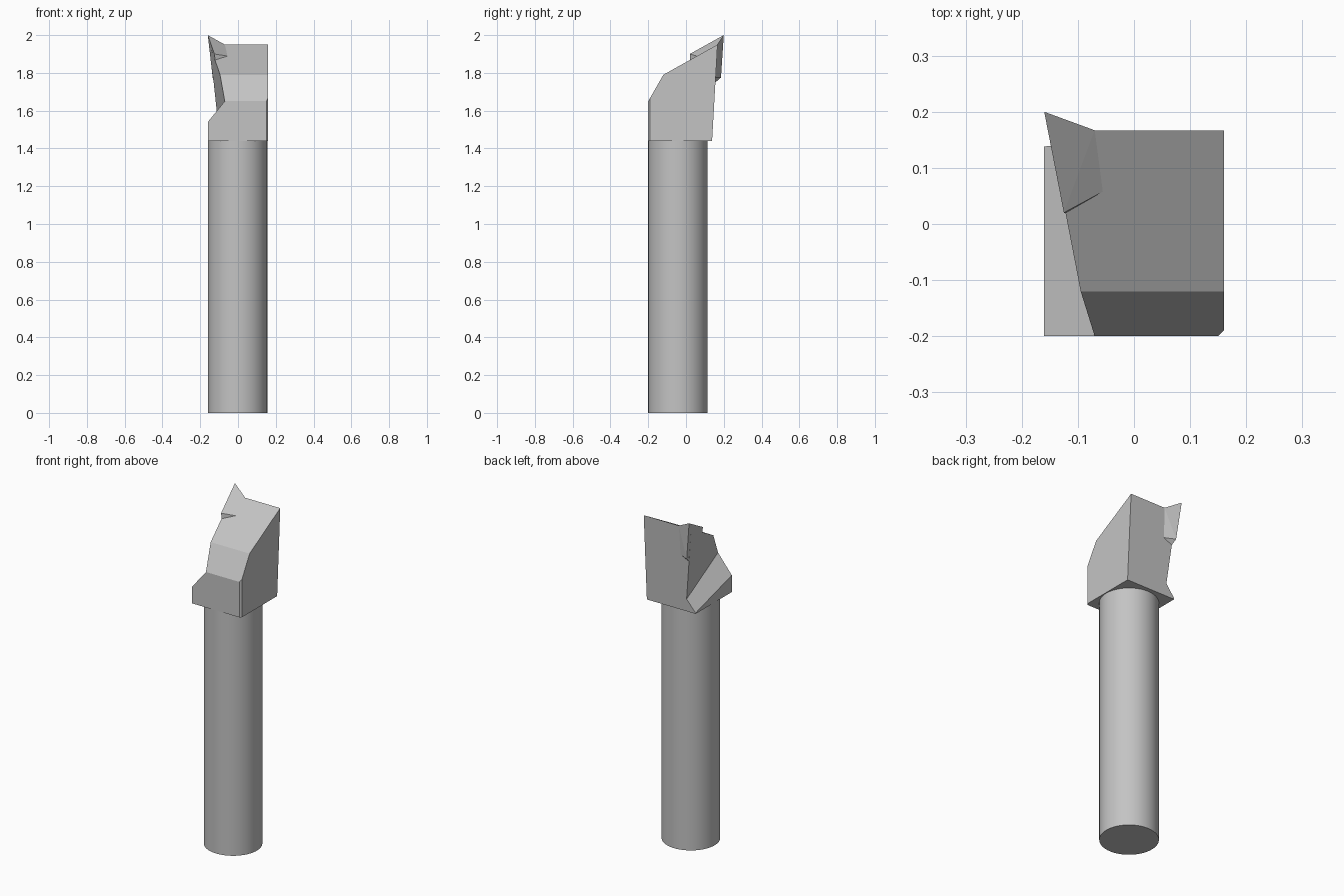
import bpy, bmesh
from mathutils import Vector

cube = bpy.data.objects.get("Cube")
if cube:
    bpy.data.objects.remove(cube, do_unlink=True)

steel = bpy.data.materials.new("steel grey")
steel.use_nodes = True
grey = (0.55, 0.55, 0.55, 1)
steel.diffuse_color = grey
steel.node_tree.nodes["Principled BSDF"].inputs["Base Color"].default_value = grey


def make_object(name, bm):
    bmesh.ops.recalc_face_normals(bm, faces=bm.faces[:])
    mesh = bpy.data.meshes.new(name)
    bm.to_mesh(mesh)
    bm.free()
    mesh.materials.append(steel)
    obj = bpy.data.objects.new(name, mesh)
    bpy.context.collection.objects.link(obj)
    return obj


def slice_off(bm, point, normal):
    """Remove the side the normal points to and cap the cut."""
    geom = bm.verts[:] + bm.edges[:] + bm.faces[:]
    cut = bmesh.ops.bisect_plane(bm, geom=geom, plane_co=point, plane_no=normal, clear_outer=True)
    edges = [e for e in cut["geom_cut"] if isinstance(e, bmesh.types.BMEdge)]
    bmesh.ops.contextual_create(bm, geom=edges)


def plane_normal(a, b, c):
    return (b - a).cross(c - a).normalized()


# Round shank
bpy.ops.mesh.primitive_cylinder_add(vertices=64, radius=0.157, depth=1.44, location=(-0.002, -0.043, 0.72))
shank = bpy.context.object
shank.name = "shank"
shank.data.materials.append(steel)
bpy.ops.object.shade_smooth_by_angle()

# Head: side profile extruded across the width, one corner chamfered
profile = [(-0.2, 1.44), (-0.2, 1.65), (-0.12, 1.79), (0.167, 1.95), (0.138, 1.44)]
bm = bmesh.new()
face = bm.faces.new([bm.verts.new((-0.16, y, z)) for y, z in profile])
side = bmesh.ops.extrude_face_region(bm, geom=[face])["geom"]
bmesh.ops.translate(bm, vec=(0.32, 0, 0), verts=[v for v in side if isinstance(v, bmesh.types.BMVert)])
slice_off(bm, (0.15, -0.2, 1.5), (1, -1, 0))
head = make_object("head", bm)

# Chip pocket: space above the sloping ledge and outside the leaning wall
inner = Vector((-0.07, -0.2, 1.65))
tip = Vector((-0.16, 0.2, 2.0))
wall = plane_normal(inner, Vector((-0.095, -0.12, 1.79)), tip)
ledge = plane_normal(inner, Vector((-0.16, -0.2, 1.54)), Vector((-0.16, 0.14, 1.445)))
wall *= 1 if wall.x < 0 else -1
ledge *= 1 if ledge.z > 0 else -1
bm = bmesh.new()
bmesh.ops.create_cube(bm, size=1)
bmesh.ops.translate(bm, vec=(-0.2, 0, 1.75), verts=bm.verts[:])
slice_off(bm, inner, -wall)
slice_off(bm, inner, -ledge)
cutter = make_object("pocket_cutter", bm)
cutter.hide_render = True

cut = head.modifiers.new("pocket", "BOOLEAN")
cut.operation = "DIFFERENCE"
cut.solver = "EXACT"
cut.object = cutter
bpy.context.view_layer.objects.active = head
bpy.ops.object.modifier_apply(modifier=cut.name)
bpy.data.objects.remove(cutter, do_unlink=True)

# Cutting insert: pointed wedge seated at the top of the wall
corners = [tip, (-0.07, 0.167, 1.95), (-0.055, 0.058, 1.889), (-0.125, 0.02, 1.9),
           (-0.121, 0.02, 1.865), (-0.134, 0.185, 1.775), (-0.07, 0.155, 1.775), (-0.127, 0.15, 1.745)]
bm = bmesh.new()
for corner in corners:
    bm.verts.new(corner)
bmesh.ops.convex_hull(bm, input=bm.verts[:])
make_object("cutting_insert", bm)
